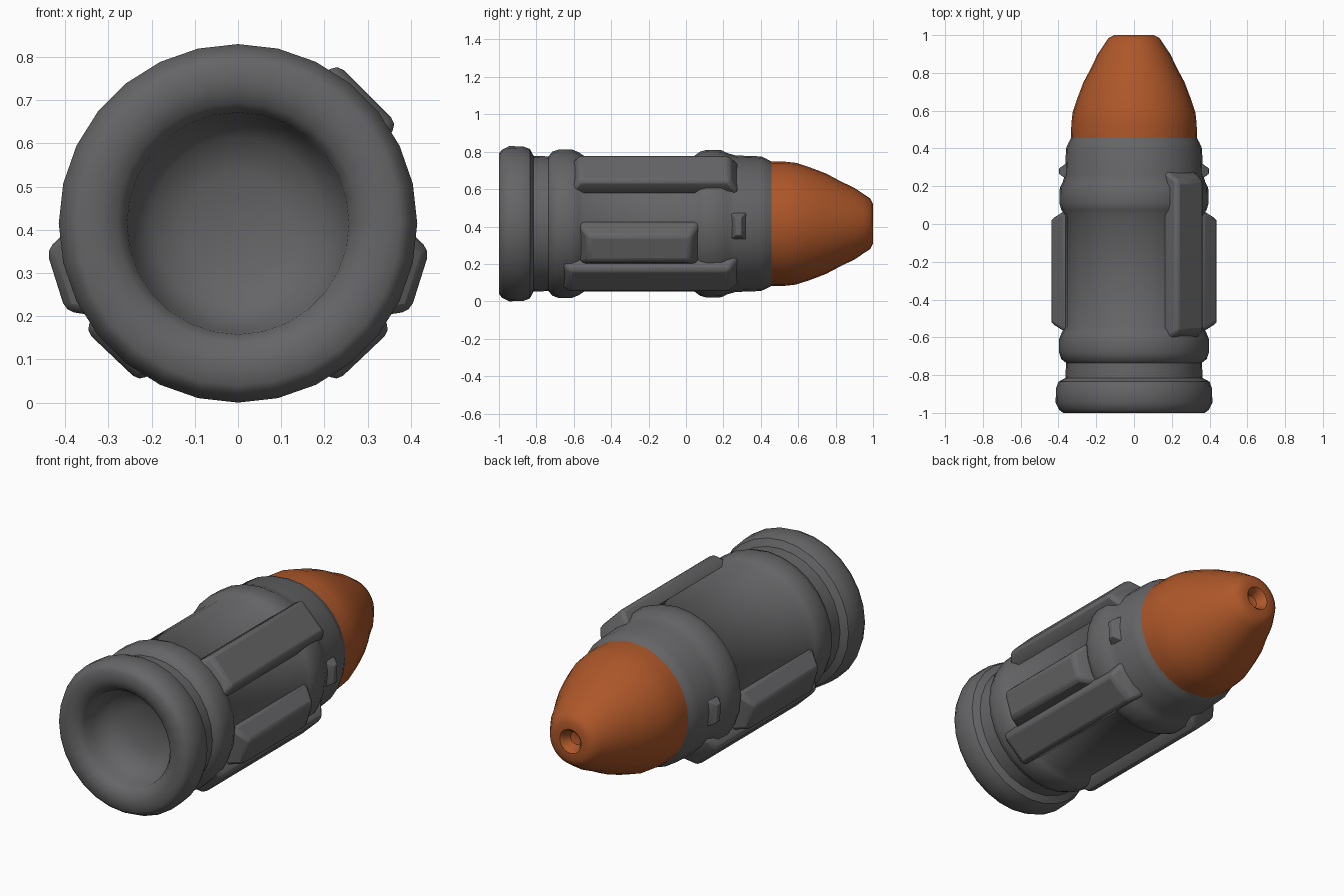
import bpy, bmesh, math

if "Cube" in bpy.data.objects:
    bpy.data.objects.remove(bpy.data.objects["Cube"])

CZ = 0.415   # height of the long axis


def material(name, rgb):
    m = bpy.data.materials.new(name)
    m.diffuse_color = (*rgb, 1)
    m.use_nodes = True
    m.node_tree.nodes["Principled BSDF"].inputs["Base Color"].default_value = m.diffuse_color
    return m


GREY = material("dark grey", (0.13, 0.13, 0.135))
ORANGE = material("burnt orange", (0.42, 0.095, 0.022))


def polar(r, deg, y):
    a = math.radians(deg)
    return (r * math.cos(a), y, CZ + r * math.sin(a))


def finish(name, bm, mat, bevel=0.0, angle=40):
    bmesh.ops.recalc_face_normals(bm, faces=bm.faces)
    me = bpy.data.meshes.new(name)
    bm.to_mesh(me)
    bm.free()
    ob = bpy.data.objects.new(name, me)
    bpy.context.collection.objects.link(ob)
    me.materials.append(mat)
    if bevel:
        b = ob.modifiers.new("bevel", "BEVEL")
        b.width, b.segments, b.limit_method = bevel, 2, "ANGLE"
    bpy.ops.object.select_all(action="DESELECT")
    bpy.context.view_layer.objects.active = ob
    ob.select_set(True)
    bpy.ops.object.shade_smooth_by_angle(angle=math.radians(angle))
    return ob


def lathe(name, profile, mat, sides=28):
    """Revolve (y, radius) points round the long axis; radius 0 becomes a pole."""
    bm = bmesh.new()
    rings = []
    for y, r in profile:
        n = sides if r else 1
        rings.append([bm.verts.new(polar(r, 90 + 360 * i / sides, y)) for i in range(n)])
    for a, b in zip(rings, rings[1:]):
        for i in range(sides):
            j = (i + 1) % sides
            quad = [a[i % len(a)], a[j % len(a)], b[j % len(b)], b[i % len(b)]]
            bm.faces.new(list(dict.fromkeys(quad)))
    return finish(name, bm, mat)


def rib(name, a0, a1, y0, y1, r_out, slope=5, taper=0.05, bevel=0.02):
    """Raised bar with a flat top and sloping sides, from angle a0 to a1."""
    bm = bmesh.new()
    loops = []
    for r, da, dy in ((0.31, 0, 0), (0.365, 0, 0), (r_out, slope, taper)):
        loops.append([bm.verts.new(polar(r, a, y)) for a, y in (
            (a0 + da, y0 + dy), (a1 - da, y0 + dy), (a1 - da, y1 - dy), (a0 + da, y1 - dy))])
    for lo, hi in zip(loops, loops[1:]):
        for i in range(4):
            j = (i + 1) % 4
            bm.faces.new((lo[i], lo[j], hi[j], hi[i]))
    bm.faces.new(loops[0])
    bm.faces.new(loops[-1])
    return finish(name, bm, mat=GREY, bevel=bevel)


# Casing: recessed base, rim, groove, rear band, recessed body, front band, neck
lathe("casing", [
    (-0.79, 0), (-0.80, 0.12), (-0.83, 0.20), (-0.90, 0.25), (-0.955, 0.257),
    (-0.985, 0.28), (-1.0, 0.32), (-1.0, 0.375), (-0.985, 0.395), (-0.945, 0.415),
    (-0.87, 0.413), (-0.835, 0.40), (-0.815, 0.363),
    (-0.735, 0.360), (-0.715, 0.385), (-0.68, 0.397), (-0.61, 0.397),
    (-0.575, 0.383), (-0.545, 0.363),
    (0.045, 0.363), (0.075, 0.385), (0.11, 0.395), (0.19, 0.393),
    (0.22, 0.378), (0.265, 0.365), (0.40, 0.360), (0.43, 0.347), (0.456, 0.333)], GREY)

# Pointed head with a small dimple in the tip
lathe("head", [
    (0.456, 0.333), (0.53, 0.332), (0.59, 0.325), (0.66, 0.302), (0.75, 0.268),
    (0.83, 0.225), (0.90, 0.192), (0.95, 0.158), (0.985, 0.135), (1.0, 0.105),
    (1.0, 0.065), (0.985, 0.05), (0.95, 0.035), (0.94, 0)], ORANGE)

# Single upper rib on one side only
rib("upper_rib", 27, 63, -0.62, 0.28, 0.435)

# Mirrored parts: side panels, lower ribs and small neck studs
for side, flip in (("right", False), ("left", True)):
    def span(a0, a1):
        return (180 - a1, 180 - a0) if flip else (a0, a1)
    rib(side + "_panel", *span(-37, 2), -0.575, 0.075, 0.448, slope=12 / 2 + 4)
    rib(side + "_lower_rib", *span(-63, -30), -0.68, 0.28, 0.432)
    rib(side + "_neck_stud", *span(-13, 9), 0.24, 0.32, 0.398, slope=4, taper=0.025, bevel=0.004)
